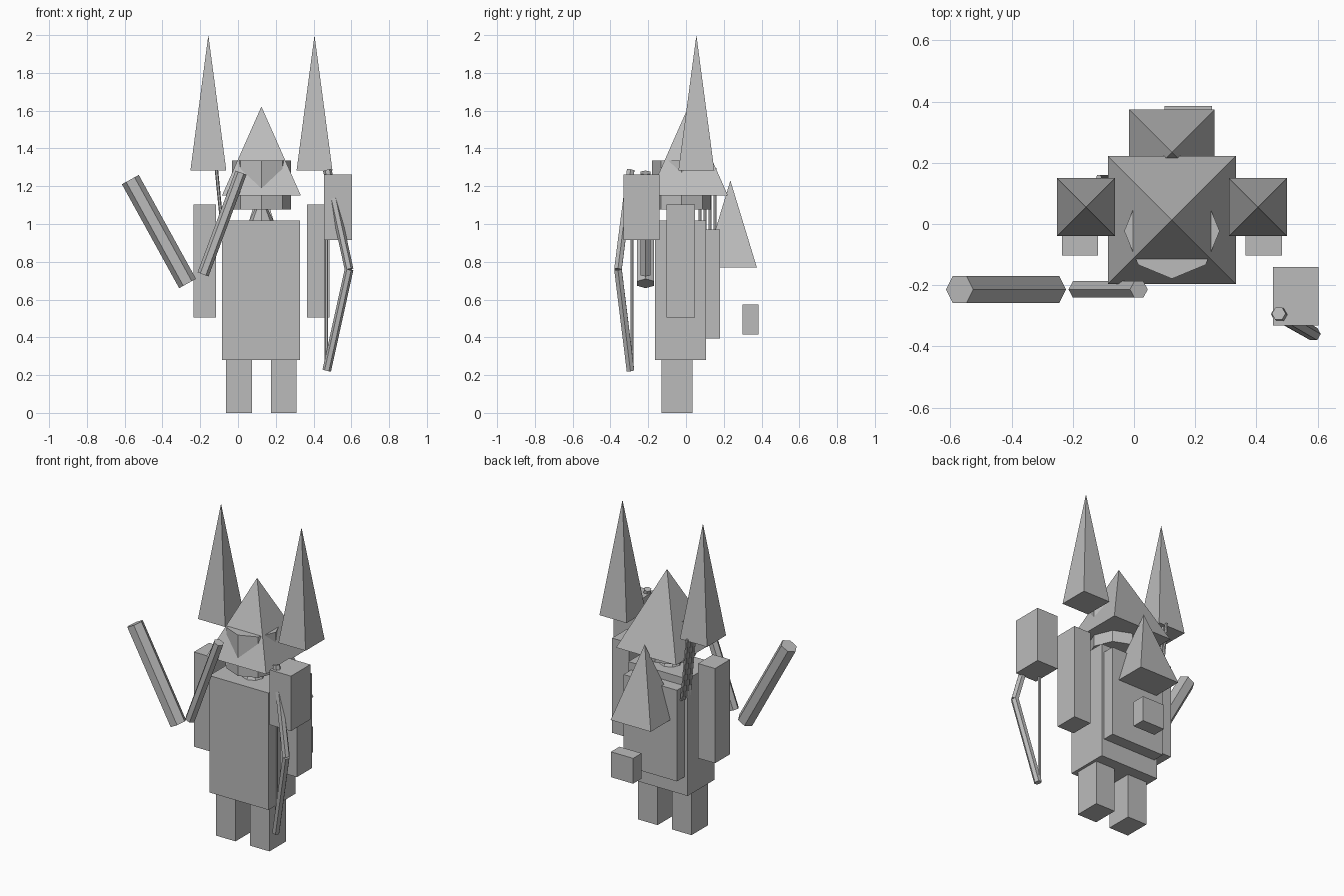
import bpy, bmesh, math
from mathutils import Vector, Matrix

if "Cube" in bpy.data.objects:
    bpy.data.objects.remove(bpy.data.objects["Cube"])

CX = 0.124  # the body's own centre line

grey = bpy.data.materials.new("plain grey")
grey.diffuse_color = (0.5, 0.5, 0.5, 1)
grey.use_nodes = True
grey.node_tree.nodes["Principled BSDF"].inputs["Base Color"].default_value = grey.diffuse_color


def finish(name, bm):
    me = bpy.data.meshes.new(name)
    bm.to_mesh(me)
    bm.free()
    me.materials.append(grey)
    ob = bpy.data.objects.new(name, me)
    bpy.context.collection.objects.link(ob)
    return ob


def box(name, x, y, z):
    """Box from (min, max) pairs."""
    bm = bmesh.new()
    size = Matrix.Diagonal((x[1] - x[0], y[1] - y[0], z[1] - z[0], 1))
    mid = Matrix.Translation((sum(x) / 2, sum(y) / 2, sum(z) / 2))
    bmesh.ops.create_cube(bm, size=1, matrix=mid @ size)
    return finish(name, bm)


def cone(name, x, y, z, r1, r2, sides, turn=0):
    """Upright cone, frustum or prism between two heights."""
    bm = bmesh.new()
    m = Matrix.Translation((x, y, sum(z) / 2)) @ Matrix.Rotation(turn, 4, 'Z')
    bmesh.ops.create_cone(bm, cap_ends=True, segments=sides, radius1=r1,
                          radius2=r2, depth=z[1] - z[0], matrix=m)
    bmesh.ops.remove_doubles(bm, verts=bm.verts, dist=1e-5)
    return finish(name, bm)


def pyramid(name, x, y, z, half):
    return cone(name, x, y, z, half * math.sqrt(2), 0, 4, math.pi / 4)


def rod(name, a, b, r, sides=6):
    """Prism between two points, with a corner facing the front."""
    a, b = Vector(a), Vector(b)
    axis = (b - a).normalized()
    side = Vector((0, 1, 0)).cross(axis).normalized()
    front = axis.cross(side)
    rot = Matrix((front, side, axis)).transposed().to_4x4()
    bm = bmesh.new()
    bmesh.ops.create_cone(bm, cap_ends=True, segments=sides, radius1=r, radius2=r,
                          depth=(b - a).length,
                          matrix=Matrix.Translation((a + b) / 2) @ rot)
    return finish(name, bm)


# Body
box("torso", (-0.085, 0.329), (-0.165, 0.105), (0.28, 1.018))
box("backpack", (-0.063, 0.311), (0.105, 0.18), (0.395, 0.97))
cone("neck", CX, -0.023, (1.0, 1.09), 0.074, 0.028, 8)
cone("head", CX, -0.023, (1.077, 1.335), 0.156, 0.156, 8)
pyramid("hat", CX, 0.013, (1.15, 1.622), 0.209)

# Mirrored limbs and shoulder spikes
for side, s in (("left", -1), ("right", 1)):
    def span(near, far):
        return tuple(sorted((CX + s * near, CX + s * far)))
    box(side + "_leg", span(0.05, 0.187), (-0.13, 0.035), (0, 0.283))
    box(side + "_arm", span(0.241, 0.36), (-0.103, 0.047), (0.505, 1.103))
    pyramid(side + "_shoulder_spike", CX + s * 0.281, 0.055, (1.283, 2.0), 0.095)

# Gear hanging behind the backpack
pyramid("rear_hood", CX, 0.235, (0.77, 1.23), 0.14)
box("pouch", (0.10, 0.255), (0.3, 0.385), (0.415, 0.575))

# Arrows sticking up behind the left shoulder
for i in range(4):
    y = 0.075 + 0.026 * i
    rod(f"arrow_{i + 1}", (-0.076, y, 0.90), (-0.115, y, 1.295), 0.009)

# Clubs in front of the left arm
rod("thick_club", (-0.267, -0.214, 0.685), (-0.57, -0.214, 1.235), 0.051)
rod("thin_club", (-0.185, -0.214, 0.733), (0.016, -0.214, 1.272), 0.031)

# Quiver box and bow by the right arm
box("quiver", (0.454, 0.603), (-0.332, -0.14), (0.915, 1.262))
top, grip, low = (0.473, -0.293, 1.285), (0.588, -0.36, 0.76), (0.47, -0.294, 0.225)
rod("upper_bow_limb", top, grip, 0.023)
rod("lower_bow_limb", grip, low, 0.023)
rod("bow_string", (0.468, -0.285, 0.23), (0.468, -0.285, 1.28), 0.009)
